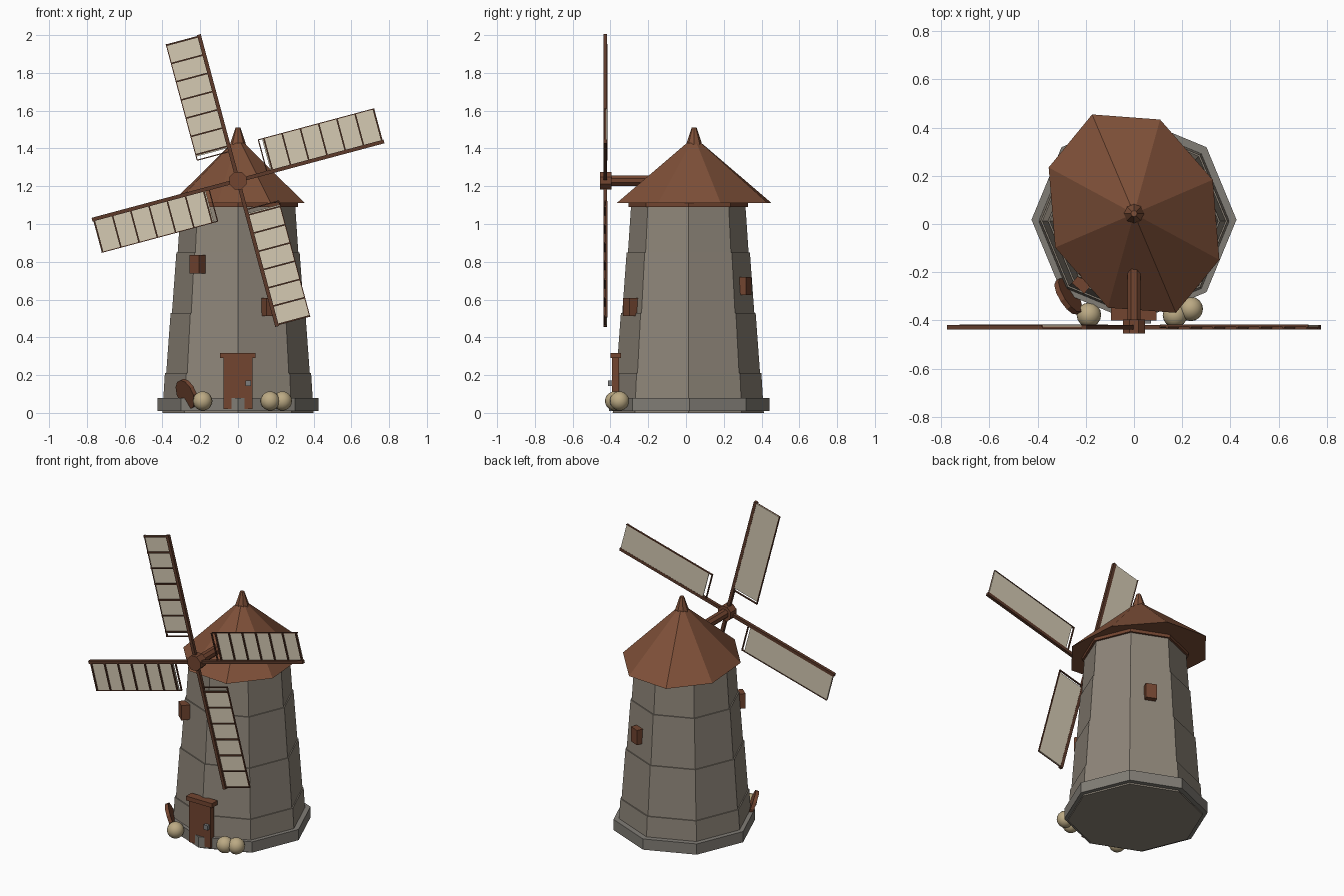
import bpy, bmesh, math
from mathutils import Matrix, Vector

if "Cube" in bpy.data.objects:
    bpy.data.objects.remove(bpy.data.objects["Cube"])


def material(name, *rgb):
    m = bpy.data.materials.new(name)
    m.use_nodes = True
    m.diffuse_color = (*rgb, 1)
    bsdf = m.node_tree.nodes["Principled BSDF"]
    bsdf.inputs["Base Color"].default_value = (*rgb, 1)
    bsdf.inputs["Roughness"].default_value = 0.9
    return m


WALL = material("wall stone", .27, .235, .19)
BASE = material("base stone", .22, .205, .18)
ROOF = material("roof brown", .21, .08, .04)
WOOD = material("door wood", .17, .06, .03)
DARK = material("dark wood", .11, .042, .023)
CLOTH = material("sail cloth", .66, .59, .45)
SACK = material("sack tan", .50, .40, .23)
METAL = material("handle grey", .2, .2, .2)


def finish(name, bm, mat, matrix=Matrix()):
    bm.transform(matrix)
    bmesh.ops.recalc_face_normals(bm, faces=bm.faces)
    me = bpy.data.meshes.new(name)
    bm.to_mesh(me)
    bm.free()
    me.materials.append(mat)
    ob = bpy.data.objects.new(name, me)
    bpy.context.collection.objects.link(ob)
    return ob


def lathe(name, profile, mat, sides=8, matrix=Matrix(), turn=0):
    """Closed prism of rings, profile = (radius, height) pairs."""
    bm = bmesh.new()
    rings = []
    for r, z in profile:
        angles = [turn + math.tau * i / sides for i in range(sides)]
        rings.append([bm.verts.new((r * math.cos(a), r * math.sin(a), z)) for a in angles])
    for low, high in zip(rings, rings[1:]):
        for i in range(sides):
            j = (i + 1) % sides
            bm.faces.new((low[i], low[j], high[j], high[i]))
    bm.faces.new(rings[0][::-1])
    bm.faces.new(rings[-1])
    return finish(name, bm, mat, matrix)


def box(name, low, high, mat, matrix=Matrix()):
    low, high = Vector(low), Vector(high)
    bm = bmesh.new()
    bmesh.ops.create_cube(bm, size=1)
    bm.transform(Matrix.Translation((low + high) / 2) @ Matrix.Diagonal((*(high - low), 1)))
    return finish(name, bm, mat, matrix)


# Tower: tapered octagon in courses with a small ledge at each joint
centre = Matrix.Translation((0, .012, 0))


def tower_radius(z):
    return .403 - .095 * z


joints = [0, .21, .53, .85, 1.1]
courses = []
for low, high in zip(joints, joints[1:]):
    courses += [(tower_radius(low) - .003, low), (tower_radius(high) + .004, high)]
lathe("tower_wall", courses, WALL, matrix=centre)
lathe("tower_base", [(.425, .01), (.425, .08)], BASE, matrix=Matrix.Translation((0, .018, 0)))
lathe("roof_collar", [(.317, 1.09), (.317, 1.115)], WOOD, matrix=centre)

# Roof: slightly skewed octagonal cone with a finial
skew = Matrix(((.37, 0, 0, 0), (-.069, .429, 0, .043), (0, 0, 1, 0), (0, 0, 0, 1)))
lathe("roof", [(1, 1.11), (.09, 1.43)], ROOF, matrix=skew, turn=math.radians(28))
lathe("roof_finial", [(.042, 1.42), (.038, 1.435), (.013, 1.51)], ROOF,
      matrix=Matrix.Translation((0, .043, 0)))

# Axle and hub, pointing to the front
axis = Matrix.Translation((0, 0, 1.23)) @ Matrix.Rotation(math.pi / 2, 4, "X")
lathe("axle", [(.03, 0), (.03, .42)], WOOD, matrix=axis, turn=math.pi / 8)
lathe("hub", [(.05, .395), (.05, .455)], WOOD, matrix=axis, turn=math.pi / 8)

# Four sails: spar, cloth, rungs and rail
for k in range(4):
    spin = Matrix.Translation((0, -.428, 1.23)) @ Matrix.Rotation(
        -math.radians(15 + 90 * k), 4, "Y")
    tag = f"_{k + 1}"
    box("spar" + tag, (0, -.01, -.01), (.8, .01, .01), DARK, spin)
    box("sail_cloth" + tag, (.18, .004, .008), (.795, .009, .18), CLOTH, spin)
    box("sail_rail" + tag, (.16, .001, .178), (.797, .012, .183), DARK, spin)
    box("sail_inner_bar" + tag, (.157, -.004, 0), (.163, .006, .181), DARK, spin)
    for i in range(7):
        x = .19 + .1 * i
        box(f"sail_rung{tag}_{i + 1}", (x - .004, -.005, 0), (x + .004, .004, .181), DARK, spin)

# Door, lintel and handle
box("door", (-.078, -.393, .02), (.076, -.355, .29), WOOD)
box("door_lintel", (-.095, -.4, .29), (.093, -.345, .318), WOOD)
box("door_handle", (.04, -.413, .142), (.07, -.39, .172), METAL)

# Shuttered windows facing outward around the wall
for i, (x, y, z) in enumerate([(-.218, -.25, .787), (.17, -.297, .56), (.135, .312, .672)]):
    face = Matrix.Translation((x, y, z)) @ Matrix.Rotation(math.atan2(y, x), 4, "Z")
    box(f"window_{i + 1}", (-.03, -.034, -.048), (.022, .034, .048), WOOD, face)

# Sacks by the door
for i, (x, y) in enumerate([(-.187, -.377), (.17, -.378), (.235, -.352)]):
    bm = bmesh.new()
    bmesh.ops.create_uvsphere(bm, u_segments=16, v_segments=10, radius=.051)
    ob = finish(f"sack_{i + 1}", bm, SACK, Matrix.Translation((x, y, .063)))
    ob.data.shade_smooth()

# Wooden wheel leaning at the wall
normal = Vector((-.79, -.5, -.34))
lean = Matrix.Translation((-.272, -.3, .1)) @ normal.to_track_quat("Z", "Y").to_matrix().to_4x4()
lathe("leaning_wheel", [(.082, -.011), (.082, .011)], WOOD, sides=12, matrix=lean)
